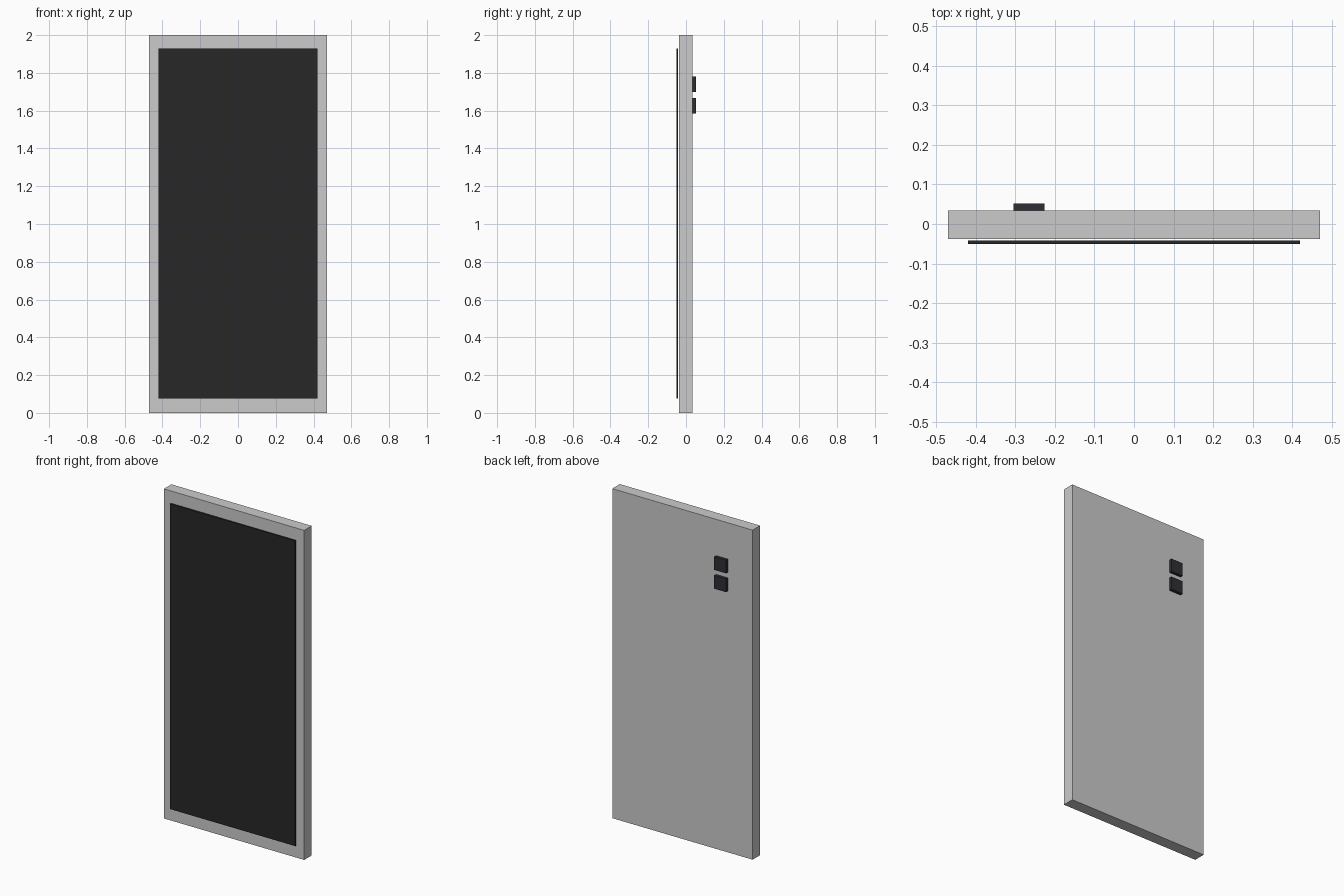
import bpy

if "Cube" in bpy.data.objects:
    bpy.data.objects.remove(bpy.data.objects["Cube"])


def material(name, color):
    mat = bpy.data.materials.new(name)
    mat.diffuse_color = color
    mat.use_nodes = True
    mat.node_tree.nodes["Principled BSDF"].inputs["Base Color"].default_value = mat.diffuse_color
    return mat


def box(name, x, y, z, mat=None):
    """Box from (min, max) ranges on each axis."""
    ranges = (x, y, z)
    bpy.ops.mesh.primitive_cube_add(size=1, location=[(a + b) / 2 for a, b in ranges])
    obj = bpy.context.object
    obj.name = name
    obj.scale = [b - a for a, b in ranges]
    bpy.ops.object.transform_apply(location=False, rotation=False, scale=True)
    if mat:
        obj.data.materials.append(mat)
    return obj


screen_black = material("screen_black", (0.02, 0.02, 0.02, 1))
lens_dark = material("lens_dark", (0.028, 0.027, 0.035, 1))

# Slab body
box("body", (-0.471, 0.471), (-0.038, 0.034), (0, 2))

# Thin display panel just in front of the body
box("screen", (-0.42, 0.42), (-0.051, -0.042), (0.075, 1.928), screen_black)

# Two square camera blocks on the back
for name, z0 in (("upper_camera", 1.70), ("lower_camera", 1.586)):
    box(name, (-0.305, -0.226), (0.034, 0.052), (z0, z0 + 0.08), lens_dark)
